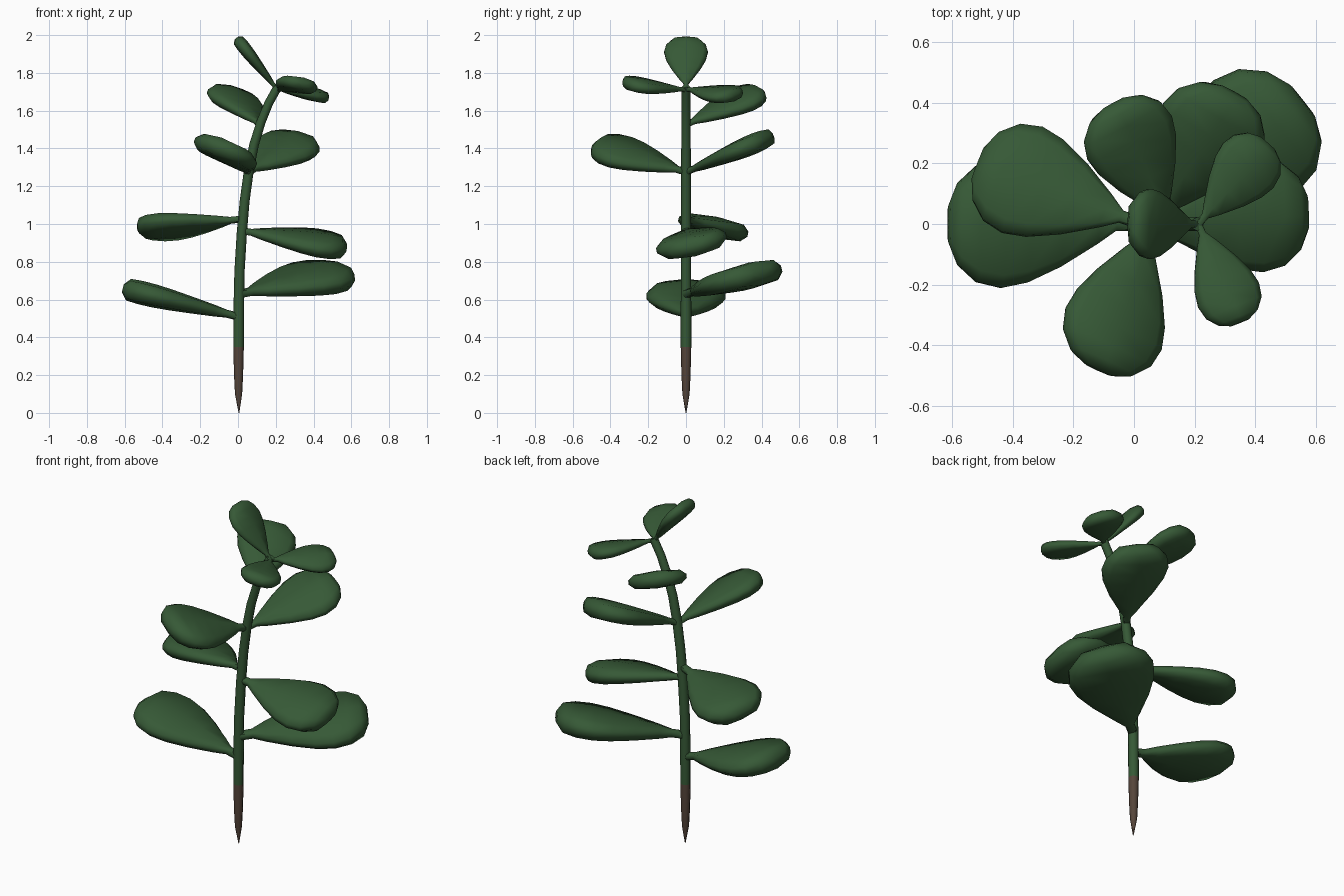
import bpy, bmesh
from math import radians, sin, cos, pi
from mathutils import Vector

cube = bpy.data.objects.get("Cube")
if cube:
    bpy.data.objects.remove(cube, do_unlink=True)


def material(name, rgb):
    mat = bpy.data.materials.new(name)
    mat.use_nodes = True
    mat.diffuse_color = (*rgb, 1)
    bsdf = mat.node_tree.nodes["Principled BSDF"]
    bsdf.inputs["Base Color"].default_value = (*rgb, 1)
    bsdf.inputs["Roughness"].default_value = 0.8
    return mat


green = material("leaf green", (0.037, 0.1, 0.037))
brown = material("bark brown", (0.092, 0.06, 0.043))


def loft(name, rings, mats, sharp):
    """Skin a list of equal-length point rings and cap both ends."""
    bm = bmesh.new()
    rows = [[bm.verts.new(p) for p in ring] for ring in rings]
    n = len(rows[0])
    for a, b in zip(rows, rows[1:]):
        for i in range(n):
            j = (i + 1) % n
            bm.faces.new((a[i], a[j], b[j], b[i]))
    bm.faces.new(rows[0])
    bm.faces.new(rows[-1])
    bmesh.ops.recalc_face_normals(bm, faces=bm.faces)
    mesh = bpy.data.meshes.new(name)
    bm.to_mesh(mesh)
    bm.free()
    for mat in mats:
        mesh.materials.append(mat)
    mesh.shade_smooth()
    mesh.set_sharp_from_angle(angle=radians(sharp))
    obj = bpy.data.objects.new(name, mesh)
    bpy.context.collection.objects.link(obj)
    return obj


# Stem: x offset, height, radius; bare pointed root below, green above
STEM = [(0.005, 0, 0.002), (0.003, 0.1, 0.019), (0.003, 0.2, 0.024),
        (0.003, 0.35, 0.028), (0.004, 0.55, 0.028), (0.008, 0.75, 0.027),
        (0.02, 0.95, 0.027), (0.035, 1.12, 0.026), (0.057, 1.28, 0.026),
        (0.085, 1.42, 0.025), (0.122, 1.54, 0.024), (0.163, 1.64, 0.023),
        (0.21, 1.725, 0.023)]
rings = []
for k, (x, z, r) in enumerate(STEM):
    lo, hi = STEM[max(k - 1, 0)], STEM[min(k + 1, len(STEM) - 1)]
    along = Vector((hi[0] - lo[0], 0, hi[1] - lo[1])).normalized()
    across = Vector((along.z, 0, -along.x))
    rings.append([Vector((x, 0, z)) + across * r * cos(a) + Vector((0, r * sin(a), 0))
                  for a in (2 * pi * i / 8 for i in range(8))])
stem = loft("stem", rings, (green, brown), 50)
for face in stem.data.polygons:
    face.material_index = int(face.center.z < 0.35)

# Leaf outline: position, half width, half thickness, all relative to length
OUTLINE = [(0, 0.035, 0.033), (0.1, 0.037, 0.033), (0.2, 0.105, 0.048),
           (0.4, 0.225, 0.07), (0.58, 0.307, 0.088), (0.72, 0.335, 0.098),
           (0.85, 0.305, 0.1), (0.95, 0.215, 0.093), (1, 0.1, 0.035)]
# Lens-shaped cross-section with a blunt rim
UPPER = [(1, 0.25), (0.8, 0.8), (0, 1), (-0.8, 0.8), (-1, 0.25)]
SECTION = UPPER + [(-u, -v) for u, v in UPPER]


def leaf(name, base, tip, roll=0, slim=1):
    """A fleshy paddle leaf; positive roll lowers its right-hand edge."""
    base, tip = Vector(base), Vector(tip)
    length = (tip - base).length
    along = (tip - base).normalized()
    flat = along.cross(Vector((0, 0, 1))).normalized()
    up = flat.cross(along)
    a = radians(roll)
    side = flat * cos(a) - up * sin(a)
    up = side.cross(along)
    rings = [[base + length * (along * t + side * (u * w * slim) + up * (v * h))
              for u, v in SECTION] for t, w, h in OUTLINE]
    return loft(name, rings, (green,), 55)


# Leaves from the lowest pair to the crown
leaf("lowest_right_leaf", (0, 0, 0.51), (-0.61, 0, 0.66))
leaf("lowest_left_leaf", (0.01, 0, 0.63), (0.555, 0.405, 0.745), 10)
leaf("lower_left_leaf", (0.015, 0, 0.965), (0.573, 0.04, 0.875), 13)
leaf("lower_right_leaf", (0.01, 0.005, 1.025), (-0.515, 0.2, 0.97), 11)
leaf("middle_front_leaf", (0.055, 0, 1.275), (-0.115, -0.48, 1.42), -18)
leaf("middle_back_leaf", (0.055, 0, 1.275), (0.33, 0.43, 1.455), 12)
leaf("upper_back_leaf", (0.115, 0, 1.525), (-0.065, 0.395, 1.705), 11)
leaf("crown_top_leaf", (0.205, 0, 1.715), (-0.008, 0, 1.985))
leaf("crown_back_leaf", (0.212, 0, 1.715), (0.44, 0.267, 1.68), 13, 0.95)
leaf("crown_front_leaf", (0.212, 0, 1.71), (0.35, -0.325, 1.745), -13, 0.92)
